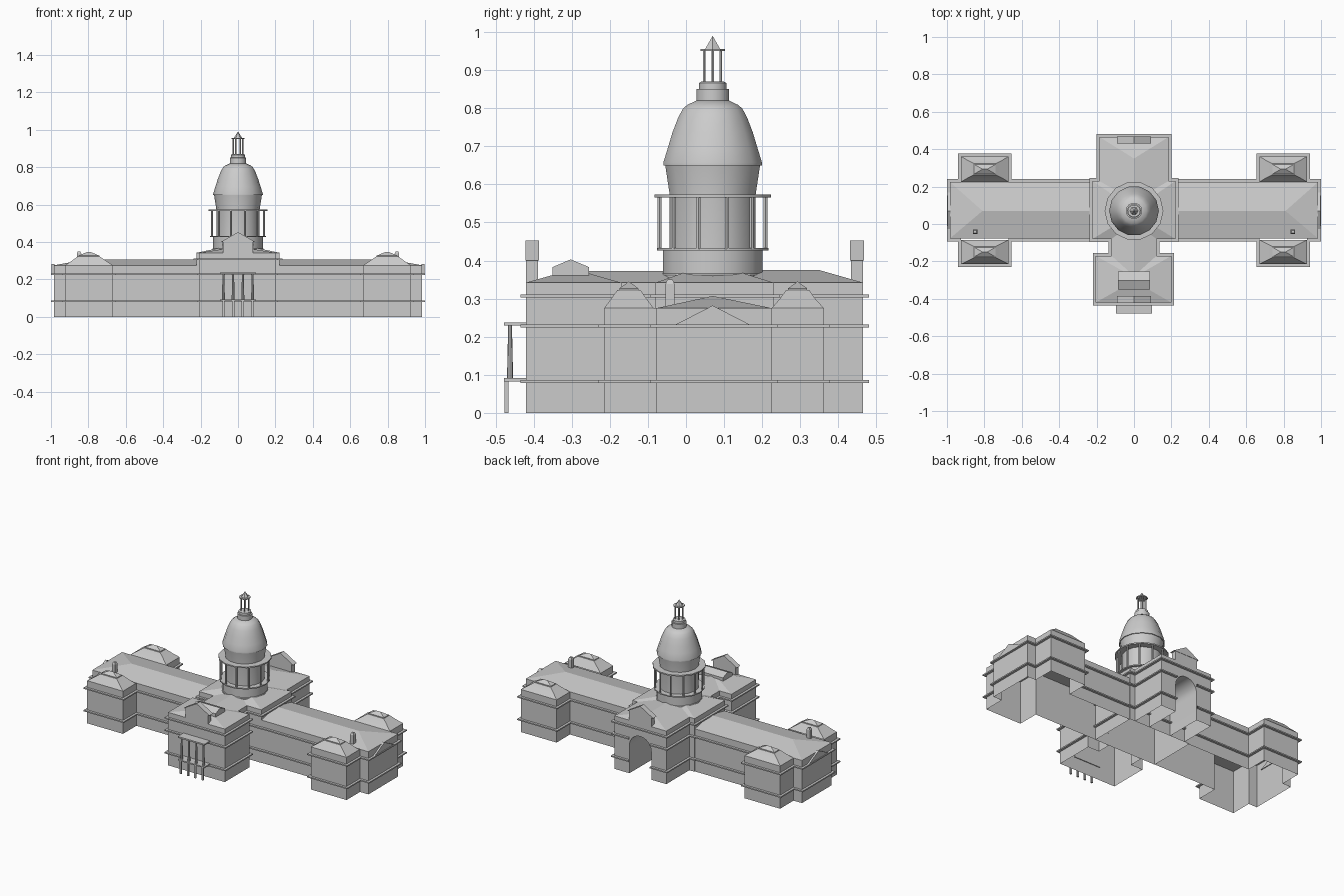
import bpy, bmesh, math
from mathutils import Vector

if "Cube" in bpy.data.objects:
    bpy.data.objects.remove(bpy.data.objects["Cube"])

stone = bpy.data.materials.new("light_grey_stone")
stone.diffuse_color = (0.6, 0.6, 0.6, 1)
stone.use_nodes = True
stone.node_tree.nodes["Principled BSDF"].inputs["Base Color"].default_value = stone.diffuse_color
CY = 0.07  # y of dome axis and wing ridge


def finish(name, bm, smooth=False):
    bmesh.ops.remove_doubles(bm, verts=bm.verts, dist=1e-5)
    bmesh.ops.recalc_face_normals(bm, faces=bm.faces)
    me = bpy.data.meshes.new(name)
    bm.to_mesh(me)
    bm.free()
    me.materials.append(stone)
    ob = bpy.data.objects.new(name, me)
    bpy.context.collection.objects.link(ob)
    if smooth:
        bpy.ops.object.select_all(action='DESELECT')
        bpy.context.view_layer.objects.active = ob
        ob.select_set(True)
        bpy.ops.object.shade_smooth_by_angle(angle=math.radians(35))
    return ob


def skin(name, rings, smooth=False):
    """Skin closed rings of points and cap both ends."""
    bm = bmesh.new()
    vs = [[bm.verts.new(p) for p in r] for r in rings]
    n = len(rings[0])
    for a, b in zip(vs, vs[1:]):
        for i in range(n):
            j = (i + 1) % n
            bm.faces.new((a[i], a[j], b[j], b[i]))
    bm.faces.new(vs[0][::-1])
    bm.faces.new(vs[-1])
    # a ridge or apex collapses when doubles are removed
    return finish(name, bm, smooth)


def loft(name, *levels, smooth=False):
    """Levels are (x0, x1, y0, y1, z) rectangles."""
    return skin(name, [[(x0, y0, z), (x1, y0, z), (x1, y1, z), (x0, y1, z)]
                       for x0, x1, y0, y1, z in levels], smooth)


def box(name, x0, x1, y0, y1, z0, z1):
    return loft(name, (x0, x1, y0, y1, z0), (x0, x1, y0, y1, z1))


def lathe(name, profile, x=0, y=CY, n=14, smooth=True):
    return skin(name, [[(x + max(r, 1e-4) * math.cos(2 * math.pi * i / n),
                         y + max(r, 1e-4) * math.sin(2 * math.pi * i / n), z)
                        for i in range(n)] for r, z in profile], smooth)


def sweep(name, path, section, closed=False):
    """Sheet along a plan path (outside on the right); section is (offset, z)."""
    p = [Vector(q) for q in path]
    n = len(p)
    out = []
    for i in range(n):
        ends = []
        if closed or i > 0:
            ends.append((p[i] - p[i - 1]).normalized())
        if closed or i < n - 1:
            ends.append((p[(i + 1) % n] - p[i]).normalized())
        nor = [Vector((d.y, -d.x)) for d in ends]
        out.append(nor[0] + nor[1] if len(nor) == 2 else nor[0])
    bm = bmesh.new()
    rows = [[bm.verts.new((*(q + o * d), z)) for q, d in zip(p, out)] for o, z in section]
    for a, b in zip(rows, rows[1:]):
        for i in range(n if closed else n - 1):
            j = (i + 1) % n
            bm.faces.new((a[i], a[j], b[j], b[i]))
    return finish(name, bm)


def cornices(name, path, zs, closed=False):
    for z in zs:
        sweep(name + "_cornice", path, [(0, z - .004), (.015, z - .004), (.015, z + .004), (0, z + .004)], closed)


def storeys(name, path, top, bands, closed=False):
    """Open-bottomed walls with projecting string courses."""
    sweep(name + "_walls", path, [(0, 0), (0, top)], closed)
    cornices(name, path, bands, closed)


LOW = (.083, .228)
HIGH = (.083, .228, .307)

# wings with corner pavilions
wing = [(.222, -.078), (.67, -.078), (.67, -.215), (.925, -.215), (.925, -.078), (.985, -.078),
        (.985, .225), (.925, .225), (.925, .362), (.67, .362), (.67, .225), (.222, .225)]
storeys("right_wing", wing, .275, LOW)
storeys("left_wing", [(-x, y) for x, y in reversed(wing)], .275, LOW)
loft("wing_roof", (-.985, .985, -.078, .225, .275), (-.81, .81, CY, CY, .307))

# central blocks
storeys("centre", [(-.222, -.08), (.222, -.08), (.222, .23), (-.222, .23)], .342, HIGH, True)
loft("centre_roof", (-.222, .222, -.08, .23, .342), (-.09, .09, .0, .14, .37))
storeys("front_block", [(-.12, -.08), (-.12, -.17), (-.205, -.17), (-.205, -.42),
                        (.2, -.42), (.2, -.17), (.12, -.17), (.12, -.08)], .342, HIGH)
loft("front_roof", (-.205, .2, -.42, -.17, .342), (0, 0, -.305, -.285, .375))
loft("front_link_roof", (-.12, .12, -.3, .05, .342), (0, 0, -.3, .05, .373))
loft("back_roof", (-.185, .185, .05, .465, .342), (0, 0, .05, .35, .375))

# back block with arched recess
w, spring, yb = .078, .18, .465
arch = [(w, 0)] + [(w * math.cos(math.pi * i / 12), spring + w * math.sin(math.pi * i / 12))
                   for i in range(13)] + [(-w, 0)]
bm = bmesh.new()
bm.faces.new([bm.verts.new((x, yb, z)) for x, z in
              arch + [(-.185, 0), (-.185, .342), (.185, .342), (.185, 0)]])
finish("back_arch_wall", bm)
bm = bmesh.new()
rows = [[bm.verts.new((x, y, z)) for x, z in arch] for y in (yb, .23)]
for i in range(len(arch) - 1):
    bm.faces.new((rows[0][i], rows[0][i + 1], rows[1][i + 1], rows[1][i]))
finish("arch_recess", bm, True)
half = [(.185, .23), (.185, yb), (w - .003, yb)]
other = [(-x, y) for x, y in reversed(half)]
for path in (half, other):
    sweep("back_side_wall", path[:2] if path is half else path[1:], [(0, 0), (0, .342)])
    cornices("back_block", path, LOW)
cornices("back_block_top", half[:2] + other[1:], (.307,))

# pediments over front and back walls
for name, y0, y1 in (("front", -.42, -.388), ("back", .433, .465)):
    box(name + "_pediment_base", -.08, .08, y0, y1, .34, .4)
    loft(name + "_pediment", (-.092, .092, y0 - .002, y1 + .002, .4), (0, 0, y0 - .002, y1 + .002, .453))

# raised skylight on the front roof
loft("roof_skylight", (-.085, .085, -.35, -.255, .35), (-.085, .085, -.35, -.255, .383),
     (-.085, .085, -.303, -.303, .403), smooth=True)

# front portico
box("portico_floor", -.095, .095, -.478, -.415, .083, .091)
box("portico_top", -.095, .095, -.478, -.415, .229, .238)
for x in (-.078, -.026, .026, .078):
    lathe("portico_column", [(.008, .09), (.005, .23)], x, -.462, 8)
    box("portico_pier", x - .006, x + .006, -.476, -.466, 0, .084)

for s in (-1, 1):
    # wing end gable and chimney
    xa, xb = sorted((s * .98, s * .996))
    loft("wing_end_pediment", (xa, xb, -.035, .175, .228), (xa, xb, CY, CY, .282))
    cx = s * .85
    loft("chimney", (cx - .012, cx + .012, -.054, -.03, .26), (cx - .012, cx + .012, -.054, -.03, .338),
         (cx - .007, cx + .007, -.049, -.035, .35))
    # pavilion roofs
    for y0, y1, m in ((-.215, -.085, -.15), (.225, .362, .293)):
        c = s * .7975
        loft("pavilion_roof", (c - .1275, c + .1275, y0, y1, .275),
             (c - .092, c + .092, m - .047, m + .047, .299),
             (c - .058, c + .058, m - .03, m + .03, .323), smooth=True)
        loft("pavilion_cap", (c - .056, c + .056, m - .025, m + .025, .32),
             (c - .056, c + .056, m - .025, m + .025, .327), (c - .012, c + .012, m, m, .345))

# dome: base, drum, colonnade, shell
lathe("dome_base", [(.137, .34), (.137, .362), (.134, .366), (.134, .428)])
lathe("colonnade_floor", [(.15, .426), (.15, .433)])
lathe("drum", [(.116, .43), (.116, .575), (.128, .652)])
lathe("colonnade_ring", [(.157, .566), (.157, .574)])
for i in range(12):
    a = 2 * math.pi * (i + .5) / 12
    lathe("drum_column", [(.006, .43), (.006, .568)], .144 * math.cos(a), CY + .144 * math.sin(a), 6)
lathe("dome_shell", [(.133, .65), (.133, .657), (.121, .695), (.108, .737), (.093, .775),
                     (.08, .799), (.068, .809), (.044, .82)])

# lantern
lathe("lantern_base", [(.044, .815), (.044, .85), (.037, .851), (.037, .866), (.03, .87)])
for i in range(6):
    a = 2 * math.pi * i / 6
    lathe("lantern_column", [(.004, .865), (.004, .953)], .025 * math.cos(a), CY + .025 * math.sin(a), 6)
lathe("lantern_ring", [(.034, .95), (.034, .956)], n=10)
lathe("lantern_spire", [(.023, .955), (0, .99)], n=6, smooth=False)
